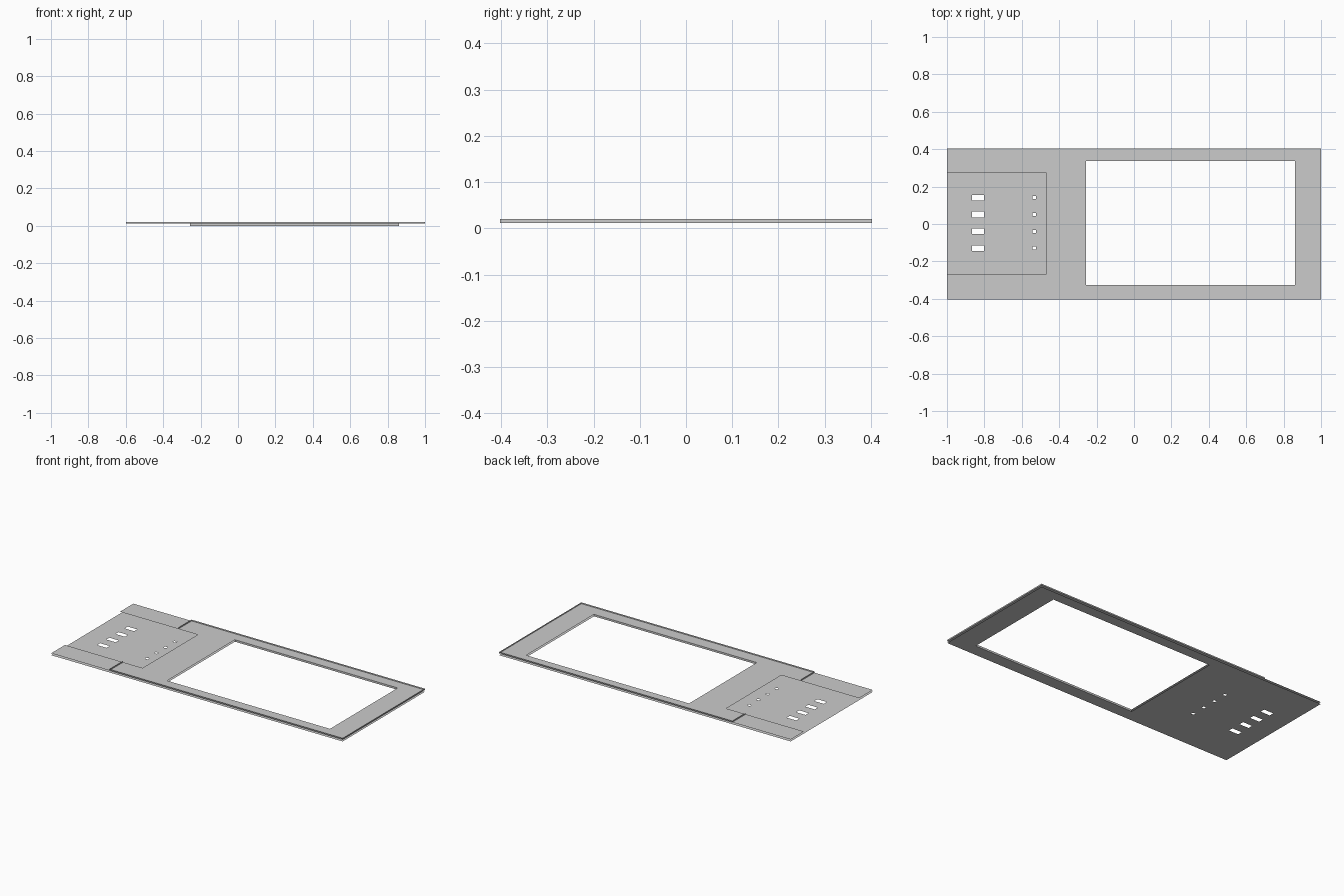
import bpy, bmesh

if "Cube" in bpy.data.objects:
    bpy.data.objects.remove(bpy.data.objects["Cube"])

Z_LOW, Z_MID, Z_TOP = 0.0, 0.012, 0.02
WINDOW = (-0.257, -0.327, 0.86, 0.337)      # x0, y0, x1, y1
OUTER = (-1.0, -0.4025, 1.0, 0.4025)
RECESS = (-1.0, -0.268, -0.467, 0.272)
LIP_X = -0.6


def finish(name, bm):
    mesh = bpy.data.meshes.new(name)
    bm.to_mesh(mesh)
    bm.free()
    obj = bpy.data.objects.new(name, mesh)
    bpy.context.collection.objects.link(obj)
    return obj


def sheet(name, outer, holes, z):
    """Flat sheet with rectangular openings, made from a grid of cells."""
    rects = [outer] + holes
    xs = sorted({v for r in rects for v in (r[0], r[2])})
    ys = sorted({v for r in rects for v in (r[1], r[3])})
    bm = bmesh.new()
    grid = [[bm.verts.new((x, y, z)) for y in ys] for x in xs]
    for i in range(len(xs) - 1):
        for j in range(len(ys) - 1):
            cx, cy = (xs[i] + xs[i + 1]) / 2, (ys[j] + ys[j + 1]) / 2
            if not any(a < cx < c and b < cy < d for a, b, c, d in holes):
                bm.faces.new((grid[i][j], grid[i + 1][j],
                              grid[i + 1][j + 1], grid[i][j + 1]))
    loose = [v for v in bm.verts if not v.link_faces]
    bmesh.ops.delete(bm, geom=loose, context='VERTS')
    return finish(name, bm)


def wall(name, path, z0, z1):
    """Thin upright strip following a path of (x, y) points."""
    bm = bmesh.new()
    low = [bm.verts.new((x, y, z0)) for x, y in path]
    high = [bm.verts.new((x, y, z1)) for x, y in path]
    for k in range(len(path) - 1):
        bm.faces.new((low[k], low[k + 1], high[k + 1], high[k]))
    return finish(name, bm)


# Lower sheet: window, row of slots and row of pin holes
holes = [WINDOW]
for y in (-0.129, -0.039, 0.051, 0.141):
    holes.append((-0.866, y - 0.015, -0.801, y + 0.015))
    holes.append((-0.542, y - 0.008, -0.524, y + 0.008))
sheet("lower_sheet", OUTER, holes, Z_LOW)

# Upper sheet: window and open recess over the hole pattern
sheet("upper_sheet", OUTER, [WINDOW, RECESS], Z_MID)

# Long window sides joining the two sheets
x0, y0, x1, y1 = WINDOW
wall("window_side_front", [(x1, y0), (x0, y0)], Z_LOW, Z_MID)
wall("window_side_back", [(x0, y1), (x1, y1)], Z_LOW, Z_MID)

# Raised rim with short returns at the recess
ox0, oy0, ox1, oy1 = OUTER
wall("raised_rim", [(LIP_X, RECESS[1]), (LIP_X, oy0), (ox1, oy0),
                    (ox1, oy1), (LIP_X, oy1), (LIP_X, RECESS[3])],
     Z_MID, Z_TOP)
